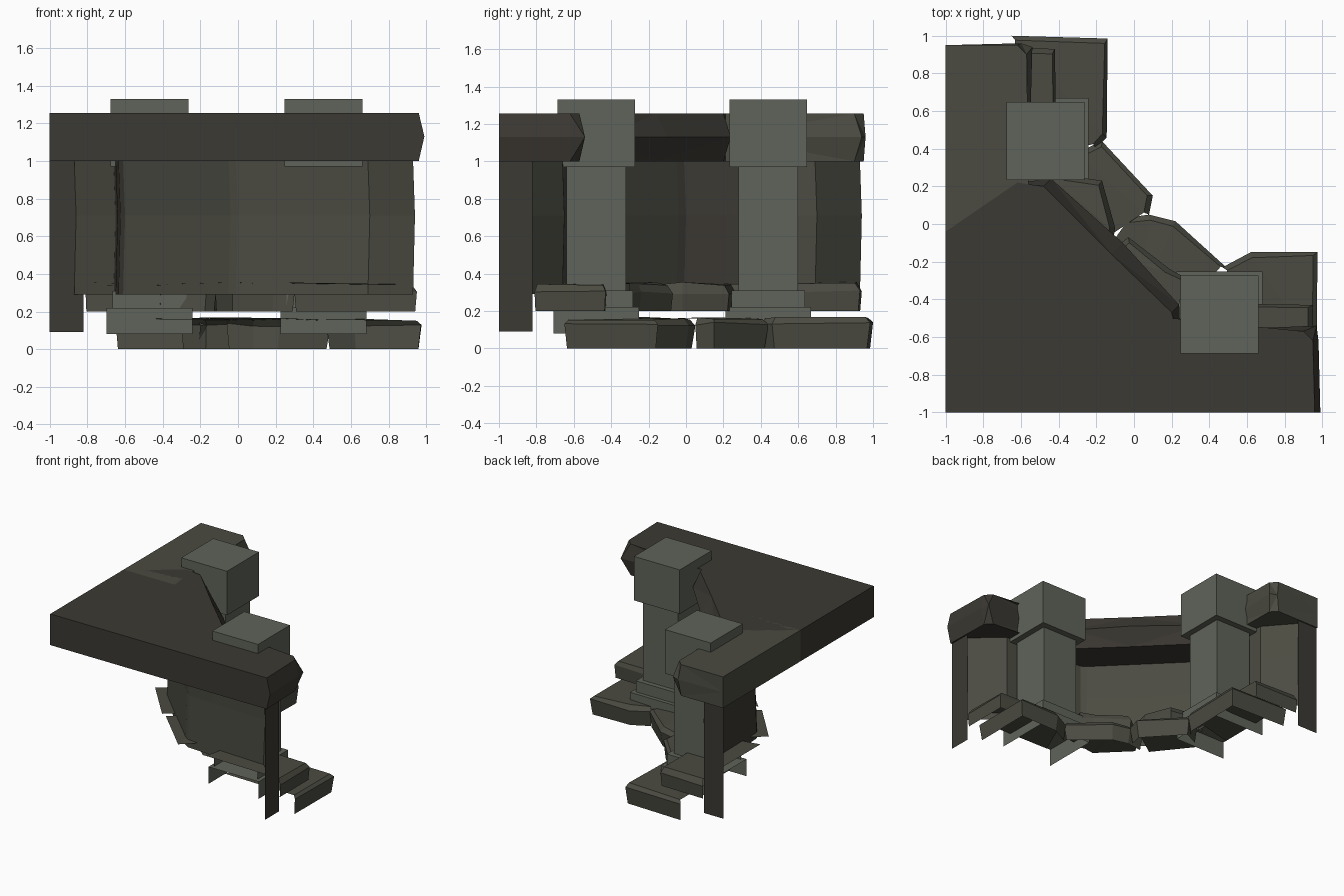
import bpy, bmesh, random
from mathutils import Vector

if "Cube" in bpy.data.objects:
    bpy.data.objects.remove(bpy.data.objects["Cube"])

random.seed(4)


def material(name, rgb):
    m = bpy.data.materials.new(name)
    m.diffuse_color = (*rgb, 1)
    m.use_nodes = True
    m.node_tree.nodes["Principled BSDF"].inputs["Base Color"].default_value = m.diffuse_color
    return m


PALE = material("pale_stone", (0.115, 0.125, 0.10))
MOSS = material("moss_stone", (0.07, 0.07, 0.054))
DARK = material("dark_stone", (0.045, 0.041, 0.033))


def finish(name, bm, mat, flip=True):
    if flip:
        bmesh.ops.recalc_face_normals(bm, faces=bm.faces)
    me = bpy.data.meshes.new(name)
    bm.to_mesh(me)
    bm.free()
    me.materials.append(mat)
    ob = bpy.data.objects.new(name, me)
    bpy.context.collection.objects.link(ob)
    return ob


def prism(name, pts, rings, mat, front=None, bottom=True, jitter=0.0):
    """Plan outline stacked in rings of (z, inset). Only the first `front`
    edges get side faces, so blocks can be left open at the back."""
    bm = bmesh.new()
    c = sum((Vector(p) for p in pts), Vector((0, 0))) / len(pts)
    n = len(pts)
    layers = []
    for i, (z, inset) in enumerate(rings):
        row = []
        for p in pts:
            q = Vector(p) + (c - Vector(p)).normalized() * inset
            dz = random.uniform(-jitter, jitter) if i else 0
            row.append(bm.verts.new((q.x, q.y, z + dz)))
        layers.append(row)
    for a, b in zip(layers, layers[1:]):
        for i in range(n if front is None else front):
            j = (i + 1) % n
            bm.faces.new((a[i], a[j], b[j], b[i]))
    top = bm.faces.new(layers[-1])
    if bottom:
        bm.faces.new(layers[0])
    bmesh.ops.triangulate(bm, faces=[top])
    return finish(name, bm, mat)


def swap(pts):
    # mirror across the corner diagonal
    return [(y, x) for x, y in pts][::-1]


# Top slab in three blocks with softly pointed edges
def slab(name, outline, ridge, mat):
    """ridge: outline points pushed outwards at mid height."""
    bm = bmesh.new()
    rows = []
    for z, k in ((1.0, 0), (1.13, 1), (1.255, 0)):
        rows.append([bm.verts.new((x + ridge.get(i, (0, 0))[0] * k,
                                   y + ridge.get(i, (0, 0))[1] * k, z))
                     for i, (x, y) in enumerate(outline)])
    n = len(outline)
    for a, b in zip(rows, rows[1:]):
        for i in range(n):
            j = (i + 1) % n
            bm.faces.new((a[i], a[j], b[j], b[i]))
    bm.faces.new(rows[0])
    bm.faces.new(rows[2])
    bmesh.ops.triangulate(bm, faces=bm.faces)
    finish(name, bm, mat)


slab("slab_corner",
     [(-1, -1), (-.05, -1), (.25, -.66), (.2, -.47), (-.12, -.16),
      (-.48, .2), (-.62, .22), (-1, -.04)],
     {3: (.04, .04), 4: (.06, .06), 5: (.04, .04)}, DARK)
slab("slab_right", [(-.05, -1), (.96, -1), (.95, -.62), (.9, -.57), (.25, -.57), (.2, -.5)],
     {1: (.03, 0), 2: (.03, 0), 3: (.07, .03)}, DARK)
slab("slab_left", [(-1, -.05), (-.54, -.05), (-.56, .2), (-.57, .9), (-.62, .95), (-1, .95)],
     {3: (.03, .04), 4: (.02, .01)}, MOSS)


# Wall skin: open faceted panels
def panel(name, pts, z0, mat, bulge=0.01):
    bm = bmesh.new()
    rows = [[bm.verts.new((x + k, y + k, z)) for x, y in pts]
            for z, k in ((z0, 0), (.71, bulge), (1.0, 0))]
    for a, b in zip(rows, rows[1:]):
        for i in range(len(pts) - 1):
            bm.faces.new((a[i], a[i + 1], b[i + 1], b[i]))
    bmesh.ops.triangulate(bm, faces=bm.faces)
    finish(name, bm, mat, flip=False)


panel("end_wall_left", [(-1, .94), (-.82, .94)], .09, DARK, 0)
panel("end_wall_right", [(.945, -.82), (.945, -1)], .09, DARK, 0)
# each arm: chamfer near the end, then a straight run behind the pillar
arm = [(-.87, .93), (-.66, .69), (-.655, .45)]
inner = [(-.655, .45), (-.65, .21), (-.635, -.01), (-.61, -.05)]
panel("wall_left_arm", arm, .29, MOSS)
panel("wall_right_arm", swap(arm), .29, MOSS)
panel("wall_left_inner", inner, .29, DARK)
panel("wall_right_inner", swap(inner), .29, MOSS)
# recessed diagonal across the corner
panel("wall_diagonal", [(-.61, -.05), (-.41, -.25), (-.25, -.41), (-.05, -.61)], .29, MOSS)

# Square pillars with big capitals and stepped bases, open towards the wall
tiers = [("capital", .207, .97, 1.33), ("shaft", .158, .31, .97),
         ("base", .197, .22, .31), ("plinth", .228, .08, .22)]
for side, x, y in (("left", -.47, .44), ("right", .455, -.48)):
    for part, h, z0, z1 in tiers:
        pts = [(x - h, y + h), (x + h, y + h), (x + h, y - h), (x - h, y - h)]
        if side == "right":
            pts = pts[3:] + pts[:3]
        whole = part == "capital"
        prism(f"pillar_{part}_{side}", pts, [(z0, 0), (z1, 0)], PALE,
              front=None if whole else 3, bottom=whole)

# Rough step stones, open at back and bottom
LOW = [(0, .02), (.13, 0), (.16, .03)]
HIGH = [(.2, .01), (.3, 0), (.345, .03)]
stones = [
    ("low_step_left", [(-.65, 1), (-.14, .985), (-.145, .46), (-.2, .4), (-.65, .3)], LOW, 3),
    ("low_step_right", [(.97, -.65), (.975, -.15), (.62, -.15), (.47, -.23), (.3, -.65)], LOW, 3),
    ("low_step_mid_left",
     [(-.3, .38), (-.17, .44), (.1, .15), (.08, .05), (-.3, -.2), (-.55, .1)], LOW, 3),
    ("low_step_mid_right",
     [(-.06, .03), (.08, .05), (.22, .015), (.49, -.23), (.3, -.45), (.0, -.5), (-.25, -.25)], LOW, 3),
    ("high_step_left", [(-.81, .94), (-.42, .93), (-.41, .2), (-.81, .15)], HIGH, 2),
    ("high_step_right", [(.95, -.81), (.95, -.43), (.3, -.42), (.24, -.81)], HIGH, 2),
    ("high_step_mid_left",
     [(-.45, .27), (-.17, .23), (-.1, -.02), (-.12, -.14), (-.45, -.38), (-.78, .0)], HIGH, 3),
    ("high_step_mid_right",
     [(-.12, -.14), (-.03, -.07), (.19, -.24), (.3, -.3), (.25, -.5), (-.02, -.78), (-.42, -.38)], HIGH, 3),
]
for name, pts, rings, front in stones:
    prism(name, pts, rings, MOSS, front=front, bottom=False, jitter=.01)
